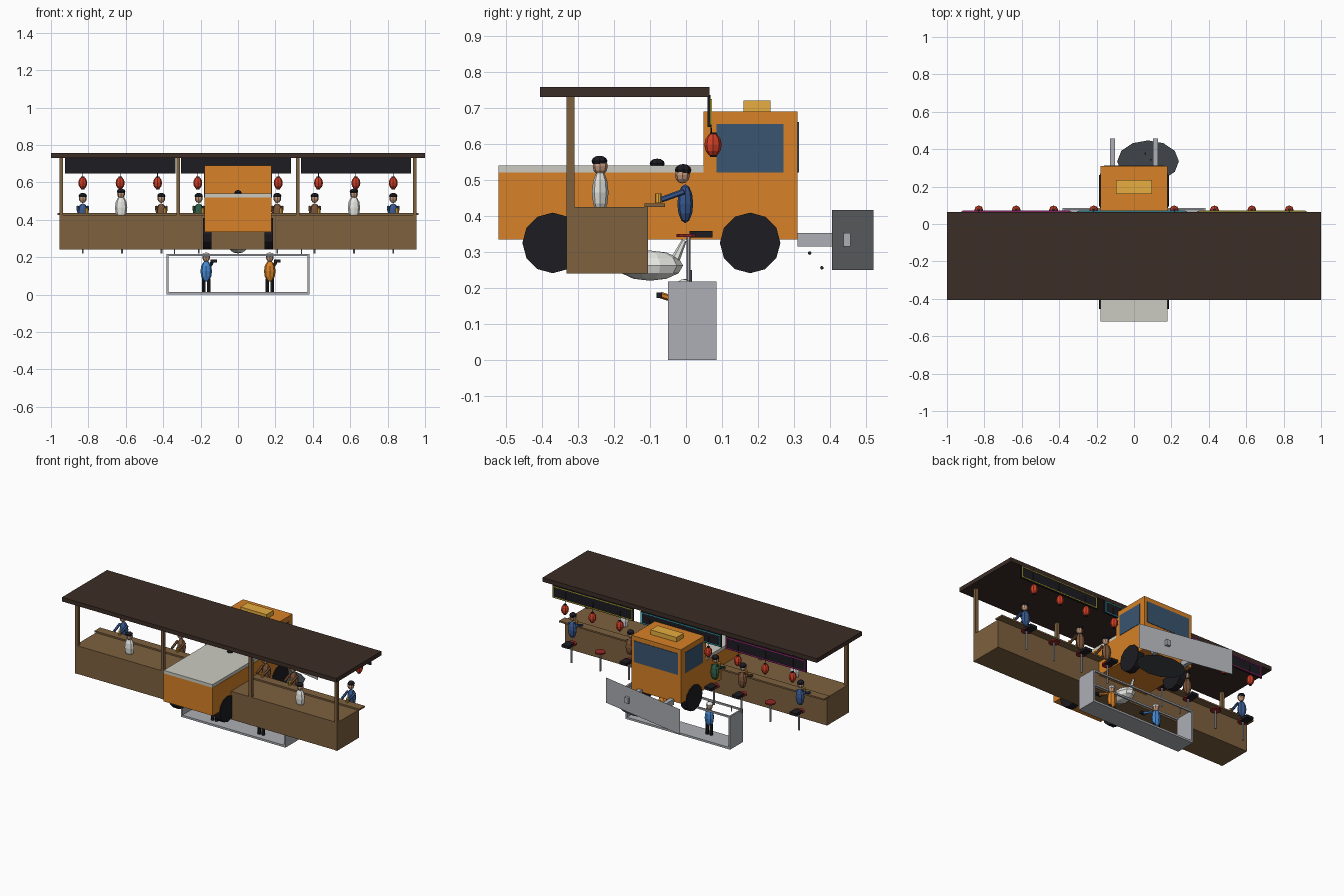
import bpy, math
from mathutils import Vector

if "Cube" in bpy.data.objects:
    bpy.data.objects.remove(bpy.data.objects["Cube"])

mats = {}
COL = dict(orange=(.68, .22, .02), wood=(.21, .12, .05), roof=(.045, .026, .02), black=(.012, .012, .016),
           glass=(.04, .09, .16), lid=(.6, .6, .54), steel=(.42, .43, .46), red=(.65, .05, .02),
           white=(.8, .8, .77), skin=(.55, .32, .2), blue=(.04, .1, .28), brown=(.2, .09, .04),
           green=(.03, .11, .06), sky=(.06, .25, .65), seat=(.3, .02, .02), asphalt=(.05, .06, .07),
           magenta=(.8, .03, .4), cyan=(.05, .65, .8), yellow=(.85, .7, .05), amber=(.8, .42, .05))


def finish(name, color):
    o = bpy.context.object
    o.name = name
    if color not in mats:
        mats[color] = bpy.data.materials.new(color)
        mats[color].diffuse_color = (*COL[color], 1)
    o.data.materials.append(mats[color])
    return o


def box(name, x0, x1, y0, y1, z0, z1, color):
    bpy.ops.mesh.primitive_cube_add(size=1, location=((x0 + x1) / 2, (y0 + y1) / 2, (z0 + z1) / 2))
    o = finish(name, color)
    o.scale = (x1 - x0, y1 - y0, z1 - z0)
    return o


def ball(name, loc, r, color, seg=8, rings=6):
    bpy.ops.mesh.primitive_uv_sphere_add(segments=seg, ring_count=rings, radius=1, location=loc)
    o = finish(name, color)
    o.scale = r
    return o


def rod(name, a, b, r, color, n=6, r2=None):
    a, b = Vector(a), Vector(b)
    bpy.ops.mesh.primitive_cone_add(vertices=n, radius1=r, radius2=r if r2 is None else r2,
                                    depth=(b - a).length, location=(a + b) / 2)
    o = finish(name, color)
    o.rotation_euler = (b - a).to_track_quat('Z', 'Y').to_euler()
    return o


# Truck body, bed cover, cab and roof beacon
box("truck_bed", -.18, .18, -.52, .05, .335, .52, "orange")
box("bed_cover", -.178, .178, -.52, .05, .52, .54, "lid")
box("truck_cab", -.18, .18, .048, .31, .335, .69, "orange")
box("roof_beacon", -.095, .095, .16, .235, .69, .72, "amber")
box("windshield", -.16, .16, .305, .313, .52, .66, "glass")
for s in (-1, 1):
    box("side_window", s * .179 - .004, s * .179 + .004, .085, .27, .52, .655, "glass")
    for y in (-.37, .178):
        rod("wheel", (s * .142, y, .325), (s * .186, y, .325), .084, "black", 12)
    # Plow arms
    box("plow_arm", s * .115 - .014, s * .115 + .014, .31, .457, .315, .352, "steel")

# Angled thin plow blade
bpy.ops.mesh.primitive_plane_add(size=1, location=(-.01, .4625, .333), rotation=(math.pi / 2, 0, math.atan2(-.115, .62)))
finish("plow_blade", "steel").scale = (.63, .166, 1)

# Flat asphalt patch and falling grit
bpy.ops.mesh.primitive_circle_add(vertices=12, radius=1, fill_type='NGON', location=(.075, .335, .241))
finish("asphalt_patch", "asphalt").scale = (.165, .112, 1)
ball("grit", (.09, .343, .297), (.005,) * 3, "asphalt", 6, 4)
ball("grit", (.06, .377, .256), (.005,) * 3, "asphalt", 6, 4)

# Stall: counter, serving ledge, posts, roof
box("counter", -.955, .955, -.33, -.105, .24, .425, "wood")
box("serving_ledge", -.965, .965, -.115, -.058, .425, .435, "wood")
box("stall_roof", -1, 1, -.405, .065, .73, .757, "roof")
for x in (-.945, -.32, .32, .945):
    box("roof_post", x - .01, x + .01, -.332, -.31, .24, .73, "wood")

# Sign boards with coloured light frames
for x, c in ((-.63, "magenta"), (-.011, "cyan"), (.631, "yellow")):
    box("sign_board", x - .295, x + .295, .06, .068, .647, .73, "black")
    for z in (.654, .722):
        box("sign_light", x - .285, x + .285, .068, .072, z - .002, z + .002, c)
    for s in (-1, 1):
        box("sign_light", x + s * .285 - .002, x + s * .285 + .002, .068, .072, .654, .722, c)

# Lanterns
for x in (.215, .43, .63, .83):
    for s in (-1, 1):
        ball("lantern", (s * x, .075, .597), (.024, .024, .033), "red")
        for z in (.566, .628):
            rod("lantern_cap", (s * x, .075, z - .003), (s * x, .075, z + .003), .009, "black", 8)
        rod("lantern_cord", (s * x, .07, .63), (s * x, .066, .735), .002, "black", 4)

# Stools
for x in (.21, .41, .62, .83):
    for s in (-1, 1):
        rod("stool_seat", (s * x, .007, .341), (s * x, .007, .35), .033, "seat", 10)
        rod("stool_pole", (s * x, .007, .22), (s * x, .007, .342), .006, "steel", 6)


def person(x, y, z, color):
    """Torso and head with hair; z is the torso centre."""
    ball("torso", (x, y, z), (.03, .022, .054), color)
    ball("head", (x, y - .008, z + .08), (.021, .021, .024), "skin")
    ball("hair", (x, y - .006, z + .093), (.022, .023, .017), "black")


# Seated customers leaning on the counter with mugs
for x, c in ((-.83, "blue"), (-.41, "brown"), (-.21, "green"), (.21, "brown"), (.41, "brown"), (.83, "blue")):
    person(x, -.002, .434, c)
    box("trousers", x - .025, x + .025, .01, .073, .34, .358, "black")
    for s in (-1, 1):
        rod("arm", (x + s * .027, -.005, .468), (x + s * .024, -.068, .445), .008, c, 6)
    rod("mug", (x + .022, -.077, .436), (x + .022, -.077, .462), .009, "amber", 8)

# Cooks behind the counter
for x in (-.625, .62):
    ball("cook_torso", (x, -.238, .465), (.033, .023, .062), "white")
    ball("cook_head", (x, -.238, .538), (.021, .021, .025), "skin")
    ball("cook_cap", (x, -.24, .552), (.023, .022, .015), "black")
ball("hair_above_cover", (0, -.08, .545), (.019, .021, .014), "black")

# Pale rounded load slung under the truck
ball("slung_bundle", (0, -.1, .262), (.055, .092, .042), "white", 10, 6)
rod("bundle_neck", (0, -.035, .268), (0, -.005, .332), .014, "white", 6, .007)

# Hanging work platform
box("platform_floor", -.38, .38, -.05, .085, 0, .013, "steel")
for s in (-1, 1):
    box("platform_end", s * .376 - .005, s * .376 + .005, -.05, .085, 0, .218, "steel")
    rod("hanger", (s * .34, .012, .215), (s * .34, .012, .25), .004, "steel", 6)
for y in (-.045, .08):
    box("platform_rail", -.38, .38, y - .005, y + .005, .207, .218, "steel")

# Workers on the platform
for x, c in ((-.17, "sky"), (.17, "orange")):
    ball("worker_torso", (x, 0, .125), (.031, .025, .056), c)
    ball("worker_head", (x, -.002, .197), (.02, .02, .023), "skin")
    ball("helmet", (x, -.002, .21), (.023, .023, .015), "white")
    for s in (-1, 1):
        rod("worker_leg", (x + s * .014, 0, .013), (x + s * .014, 0, .085), .011, "black", 6)
    rod("worker_arm", (x + .026, -.005, .16), (x + .034, -.07, .18), .009, c, 6)
    box("hand_tool", x + .022, x + .058, -.082, -.066, .172, .188, "black")

for m in bpy.data.materials:
    if m.users and not m.is_grease_pencil:
        m.use_nodes = True
        m.node_tree.nodes["Principled BSDF"].inputs["Base Color"].default_value = m.diffuse_color
